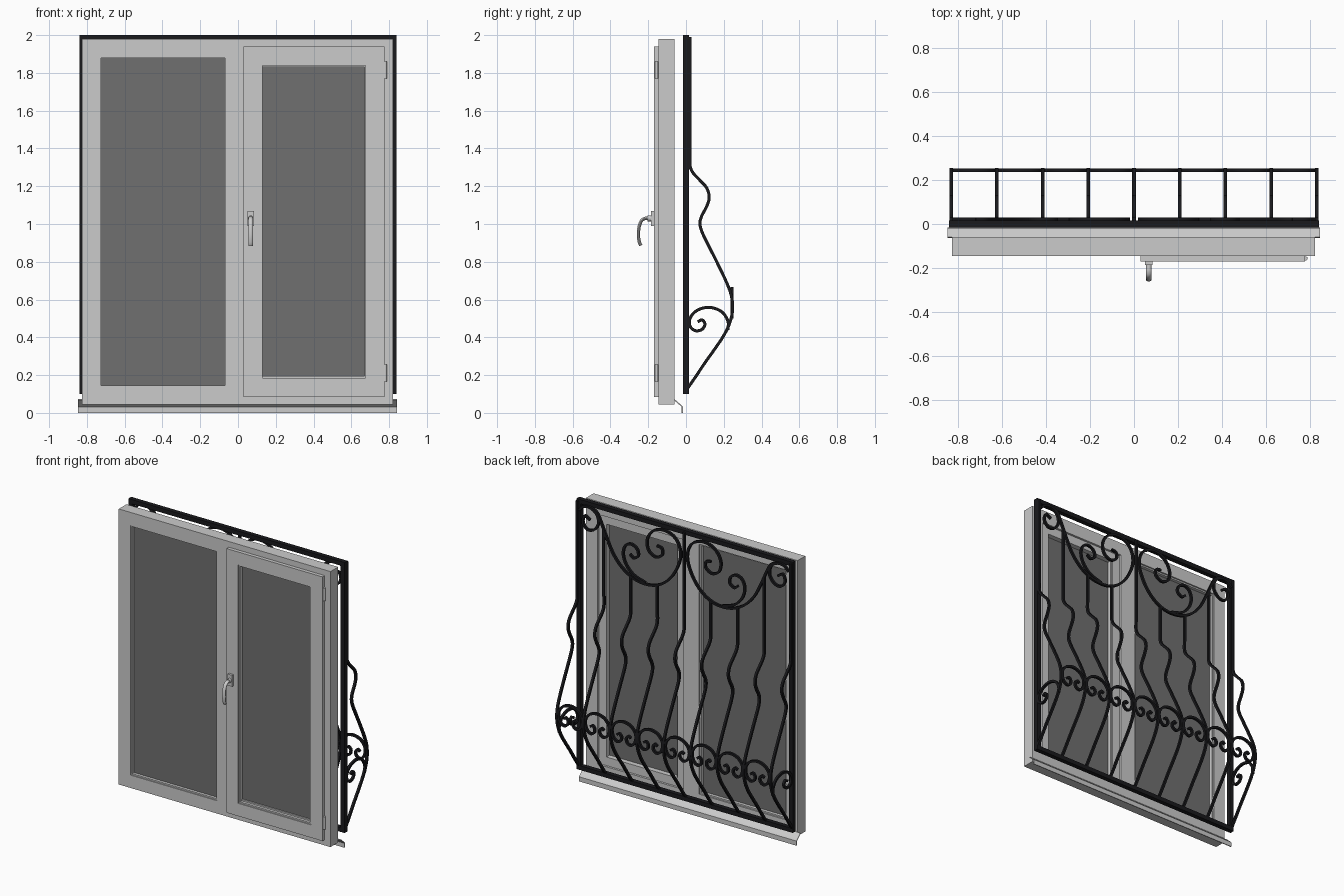
import bpy, bmesh, math
from mathutils import Vector

if "Cube" in bpy.data.objects:
    bpy.data.objects.remove(bpy.data.objects["Cube"])


def material(name, c):
    m = bpy.data.materials.new(name)
    m.diffuse_color = (*c, 1)
    m.use_nodes = True
    m.node_tree.nodes["Principled BSDF"].inputs["Base Color"].default_value = m.diffuse_color
    return m


IRON = material("black_iron", (0.01, 0.01, 0.012))
GLASS = material("dark_glass", (0.16, 0.16, 0.16))


def finish(bm, name, mat=None, smooth=False):
    bmesh.ops.recalc_face_normals(bm, faces=bm.faces)
    me = bpy.data.meshes.new(name)
    bm.to_mesh(me)
    bm.free()
    ob = bpy.data.objects.new(name, me)
    bpy.context.collection.objects.link(ob)
    if mat:
        me.materials.append(mat)
    if smooth:
        bpy.ops.object.select_all(action='DESELECT')
        ob.select_set(True)
        bpy.context.view_layer.objects.active = ob
        bpy.ops.object.shade_smooth_by_angle(angle=math.radians(35))
    return ob


def box(name, x0, x1, y0, y1, z0, z1, mat=None):
    bm = bmesh.new()
    bmesh.ops.create_cube(bm, size=1)
    for v in bm.verts:
        v.co = ((x0 + x1) / 2 + v.co.x * (x1 - x0), (y0 + y1) / 2 + v.co.y * (y1 - y0),
                (z0 + z1) / 2 + v.co.z * (z1 - z0))
    return finish(bm, name, mat)


def ring(name, x0, x1, z0, z1, w, y0, y1, mat=None):
    """Mitred rectangular frame of bar width w."""
    bm = bmesh.new()
    loops = []
    for y, d in ((y0, 0), (y0, w), (y1, w), (y1, 0)):
        loops.append([bm.verts.new((x, y, z)) for x, z in (
            (x0 + d, z0 + d), (x1 - d, z0 + d), (x1 - d, z1 - d), (x0 + d, z1 - d))])
    for i in range(4):
        a, b = loops[i], loops[(i + 1) % 4]
        for j in range(4):
            k = (j + 1) % 4
            bm.faces.new((a[j], a[k], b[k], b[j]))
    return finish(bm, name, mat)


def spline(pts, n=6):
    """Catmull-Rom curve through 2D points."""
    p = [Vector(q) for q in pts]
    p = [2 * p[0] - p[1]] + p + [2 * p[-1] - p[-2]]
    out = []
    for i in range(1, len(p) - 2):
        a, b, c, d = p[i - 1:i + 3]
        for s in range(n):
            t = s / n
            out.append(0.5 * (2 * b + (c - a) * t + (2 * a - 5 * b + 4 * c - d) * t * t
                              + (3 * b - a - 3 * c + d) * t ** 3))
    return out + [p[-2]]


def sweep(name, pts, place, ht=0.008, hw=0.008, sides=4, mat=None, smooth=True):
    """Sweep a section along planar points; place(a, b, c) maps to 3D."""
    bm = bmesh.new()
    k = 1 / math.cos(math.pi / sides) if sides == 4 else 1
    sec = [(k * math.cos(2 * math.pi * (i + .5) / sides), k * math.sin(2 * math.pi * (i + .5) / sides))
           for i in range(sides)]
    rows = []
    for i, p in enumerate(pts):
        t = (pts[min(i + 1, len(pts) - 1)] - pts[max(i - 1, 0)]).normalized()
        n = Vector((-t.y, t.x))
        rows.append([bm.verts.new(place(*(p + n * u * ht), v * hw)) for u, v in sec])
    for r, q in zip(rows, rows[1:]):
        for j in range(sides):
            m = (j + 1) % sides
            bm.faces.new((r[j], r[m], q[m], q[j]))
    bm.faces.new(rows[0])
    bm.faces.new(rows[-1])
    return finish(bm, name, mat, smooth)


# Window frame, mullion and fixed pane
ring("window_frame", -.825, .82, .045, 1.98, .09, -.145, -.06)
box("mullion", -.06, .06, -.145, -.06, .13, 1.895)
ring("fixed_bead", -.737, -.058, .133, 1.892, .012, -.138, -.07)
box("fixed_glass", -.73, -.065, -.118, -.092, .14, 1.885, GLASS)

# Opening sash
ring("sash_flange", .03, .775, .085, 1.94, .09, -.17, -.143)
ring("sash_body", .055, .735, .13, 1.895, .065, -.144, -.075)
ring("sash_bead", .118, .687, .173, 1.852, .012, -.163, -.085)
box("sash_glass", .125, .68, -.135, -.11, .18, 1.845, GLASS)

# Hinges
for i, z in enumerate((.21, 1.815)):
    sweep(f"hinge_{i}", [Vector((z - .045, -.156)), Vector((z + .045, -.156))],
          lambda a, b, c: (.779 + c, b, a), .009, .009, 12)

# Handle
box("handle_plate", .05, .084, -.186, -.169, .99, 1.07)
sweep("handle_neck", [Vector((-.18, 1.03)), Vector((-.205, 1.03))],
      lambda a, b, c: (.067 + c, a, b), .016, .014, 12)
sweep("handle_grip", spline([(-.19, 1.03), (-.215, 1.03), (-.235, 1.018), (-.248, .985),
                             (-.252, .94), (-.247, .905), (-.239, .886)]),
      lambda a, b, c: (.067 + c, a, b), .009, .013, 12)

# Outer sheet sill
sweep("sill", [Vector(p) for p in ((-.062, .07), (-.028, .04), (-.02, .032), (-.02, 0))],
      lambda a, b, c: (c - .002, a, b), .003, .845, smooth=False)

# Grille frame
ring("grille_frame", -.84, .84, .1, 2.0, .03, -.017, .015, IRON)

# Bellied grille bars
belly = [(.005, .125), (.05, .19), (.1, .265), (.15, .335), (.2, .41), (.233, .48), (.247, .55),
         (.24, .62), (.215, .69), (.17, .785), (.125, .875), (.088, .95), (.074, 1.0), (.082, 1.04),
         (.108, 1.09), (.123, 1.14), (.11, 1.19), (.075, 1.23), (.038, 1.27), (.021, 1.31), (.021, 1.38)]
tops = (1.99, 1.56, 1.58, 1.84, 1.99)
for i in range(-4, 5):
    x = i * .2075
    path = spline(belly, 4) + [Vector((.021, tops[abs(i)]))]
    sweep(f"grille_bar_{i + 4}", path, lambda a, b, c: (x + c, a, b), mat=IRON)

# Scroll arches between the bars at the belly
half = [(.027, .655), (.06, .64), (.088, .605), (.093, .565), (.078, .525), (.05, .508),
        (.024, .522), (.019, .55), (.035, .568), (.053, .558)]
arch = [(-a, b) for a, b in reversed(half)] + [(0, .659)] + half
for i in range(8):
    x = (i - 3.5) * .2075
    sweep(f"belly_scroll_{i}", spline(arch, 4), lambda a, b, c: (x + a, .243 + c, b), mat=IRON)

# Mirrored side scrolls and upper scrollwork
side = [(.222, .44), (.222, .485), (.195, .53), (.15, .554), (.1, .557), (.05, .537), (.02, .497),
        (.022, .458), (.05, .435), (.085, .442), (.1, .47), (.085, .492), (.062, .482)]
big = [(.73, 1.88), (.77, 1.9), (.785, 1.85), (.75, 1.81), (.70, 1.82), (.665, 1.87), (.675, 1.93),
       (.72, 1.965), (.775, 1.965), (.815, 1.93)]
main = [(.72, 1.968), (.675, 1.945), (.64, 1.88), (.6, 1.79), (.545, 1.685), (.47, 1.605), (.37, 1.555),
        (.257, 1.55), (.16, 1.59), (.08, 1.675), (.03, 1.79), (.035, 1.88), (.08, 1.94), (.16, 1.963),
        (.24, 1.935), (.285, 1.865), (.275, 1.79), (.22, 1.758), (.17, 1.785), (.172, 1.83), (.21, 1.84)]
small = [(.3, 1.555), (.39, 1.585), (.45, 1.645), (.472, 1.715), (.455, 1.775), (.41, 1.797),
         (.365, 1.775), (.355, 1.73), (.39, 1.705), (.42, 1.725)]
for s, tag in ((-1, "left"), (1, "right")):
    sweep(f"side_scroll_{tag}", spline(side), lambda a, b, c: (s * .83 + c, a, b), mat=IRON)
    for nm, pts in (("corner", big), ("main", main), ("inner", small)):
        sweep(f"{nm}_scroll_{tag}", spline(pts), lambda a, b, c: (s * a, .021 + c, b), mat=IRON)
